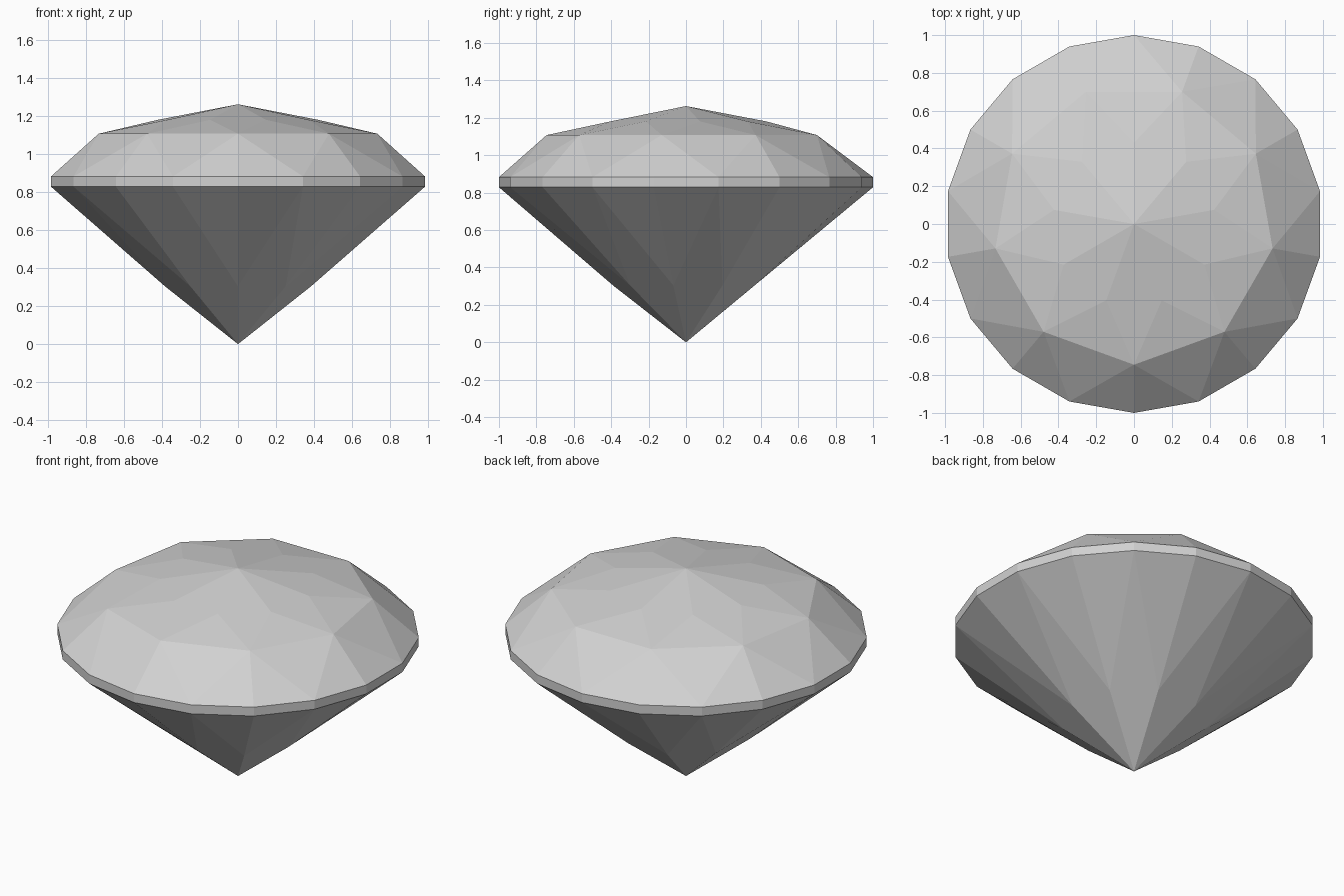
import bpy
import bmesh
from math import cos, sin, radians

cube = bpy.data.objects.get("Cube")
if cube:
    bpy.data.objects.remove(cube, do_unlink=True)

SIDES = 9                 # symmetry of the cut
STEP = 360 / SIDES

bm = bmesh.new()


def ring(radius, z, count, offset=0.0):
    """Ring of vertices, the first at the front plus an offset in degrees."""
    angles = [radians(-90 + offset + i * 360 / count) for i in range(count)]
    return [bm.verts.new((radius * cos(a), radius * sin(a), z)) for a in angles]


# Rings of facet corners, from the top down
peak = bm.verts.new((0, 0, 1.263))
star = ring(0.43, 1.181, SIDES, STEP / 2)
bezel = ring(0.745, 1.108, SIDES)
girdle_top = ring(1.0, 0.883, 2 * SIDES)
girdle_low = ring(1.0, 0.829, 2 * SIDES)
keel = ring(0.39, 0.304, SIDES)
tip = bm.verts.new((0, 0, 0))

for i in range(SIDES):
    j = (i + 1) % SIDES
    # Girdle corners before, at, after and one step beyond this sector's axis
    before, at, after = (2 * i - 1), 2 * i, 2 * i + 1

    facets = [
        # Crown: top kite, star triangle, break triangle, two girdle triangles
        (peak, star[i - 1], bezel[i], star[i]),
        (star[i], bezel[i], bezel[j]),
        (bezel[i], girdle_top[after], bezel[j]),
        (bezel[i], girdle_top[before], girdle_top[at]),
        (bezel[i], girdle_top[at], girdle_top[after]),
        # Pavilion: long kite down to the tip, two half facets
        (tip, keel[j], girdle_low[after], keel[i]),
        (keel[i], girdle_low[at], girdle_low[before]),
        (keel[i], girdle_low[after], girdle_low[at]),
    ]
    for facet in facets:
        bm.faces.new(facet)

# Girdle band
for i in range(2 * SIDES):
    bm.faces.new((girdle_low[i - 1], girdle_low[i], girdle_top[i], girdle_top[i - 1]))

bmesh.ops.recalc_face_normals(bm, faces=bm.faces)

mesh = bpy.data.meshes.new("cut_gemstone")
bm.to_mesh(mesh)
bm.free()

# Single pale grey material, flat shaded
grey = bpy.data.materials.new("pale_grey")
grey.use_nodes = True
colour = (0.64, 0.64, 0.64, 1)
grey.diffuse_color = colour
grey.node_tree.nodes["Principled BSDF"].inputs["Base Color"].default_value = colour
mesh.materials.append(grey)

gem = bpy.data.objects.new("cut_gemstone", mesh)
bpy.context.collection.objects.link(gem)
